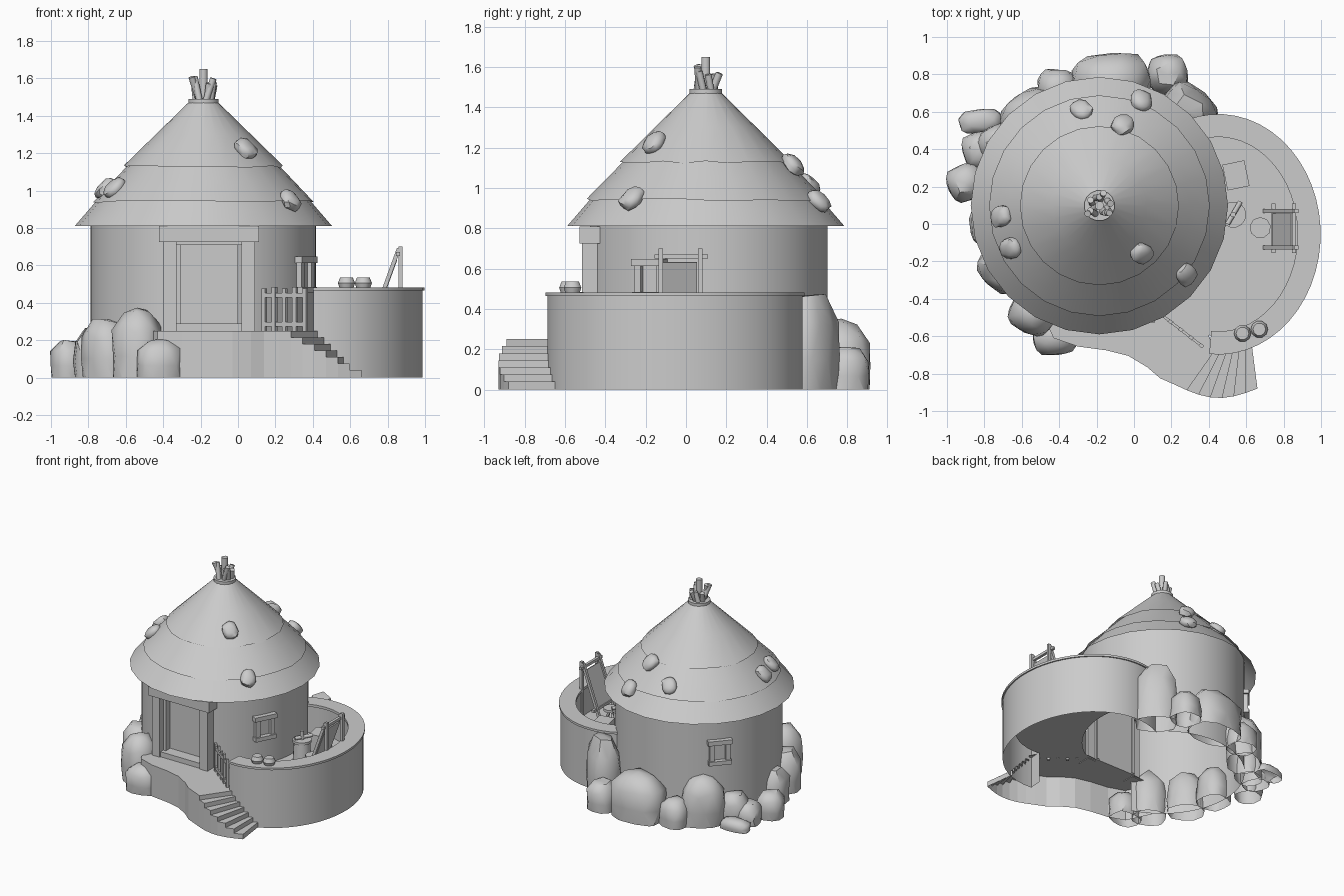
import bpy, bmesh, random
from math import sin, cos, pi, radians, atan2
from mathutils import Vector, Matrix

if "Cube" in bpy.data.objects:
    bpy.data.objects.remove(bpy.data.objects["Cube"])

random.seed(4)
HX, HY, HR = -0.185, 0.098, 0.603         # hut centre and wall radius
YX, YY = 0.45, -0.055                     # yard centre


def finish(name, bm, smooth=None):
    bmesh.ops.recalc_face_normals(bm, faces=bm.faces)
    me = bpy.data.meshes.new(name)
    bm.to_mesh(me)
    bm.free()
    ob = bpy.data.objects.new(name, me)
    bpy.context.collection.objects.link(ob)
    if smooth:
        bpy.ops.object.select_all(action='DESELECT')
        ob.select_set(True)
        bpy.context.view_layer.objects.active = ob
        bpy.ops.object.shade_smooth_by_angle(angle=radians(smooth))
    return ob


def strip(name, rows, smooth=35, closed=False):
    """Skin a list of equally long point rows."""
    bm = bmesh.new()
    vs = [[bm.verts.new(p) for p in r] for r in rows]
    n = len(rows[0])
    for a, b in zip(vs, vs[1:]):
        for i in range(n if closed else n - 1):
            j = (i + 1) % n
            bm.faces.new((a[i], a[j], b[j], b[i]))
    return finish(name, bm, smooth)


def slab(name, outline, z, sides=0, z0=0):
    """Flat top with side walls along the first outline edges."""
    bm = bmesh.new()
    top = [bm.verts.new((x, y, z)) for x, y in outline]
    low = [bm.verts.new((x, y, z0)) for x, y in outline[:sides + 1]] if sides else []
    bm.faces.new(top)
    for i in range(len(low) - 1):
        bm.faces.new((top[i], top[i + 1], low[i + 1], low[i]))
    return finish(name, bm)


def box(name, loc, size, az=0, tilt=0):
    bm = bmesh.new()
    m = (Matrix.Translation(loc) @ Matrix.Rotation(az, 4, 'Z') @ Matrix.Rotation(tilt, 4, 'Y')
         @ Matrix.Diagonal((*size, 1)))
    bmesh.ops.create_cube(bm, size=1, matrix=m)
    return finish(name, bm)


def rod(name, a, b, r, r2=None, n=8):
    a, b = Vector(a), Vector(b)
    d = b - a
    bm = bmesh.new()
    m = Matrix.Translation((a + b) / 2) @ d.to_track_quat('Z', 'Y').to_matrix().to_4x4()
    m = m @ Matrix.Rotation(pi / n, 4, 'Z')
    bmesh.ops.create_cone(bm, cap_ends=True, segments=n, radius1=r,
                          radius2=r if r2 is None else r2, depth=d.length, matrix=m)
    return finish(name, bm, 50)


def rock(name, matrix, jit, floor=None):
    bm = bmesh.new()
    bmesh.ops.create_icosphere(bm, subdivisions=2, radius=1)
    for v in bm.verts:
        # square the ball off a little, then roughen it
        k = (abs(v.co.x)**3.2 + abs(v.co.y)**3.2 + abs(v.co.z)**3.2)**(-1 / 3.2)
        v.co = matrix @ (v.co * k * (1 + random.uniform(-jit, jit * 0.4)))
    if floor is not None:                 # cut level with the ground, open below
        bmesh.ops.bisect_plane(bm, geom=bm.verts[:] + bm.edges[:] + bm.faces[:],
                               plane_co=(0, 0, floor), plane_no=(0, 0, 1), clear_inner=True)
    return finish(name, bm, 40)


def hut(deg, r, z):
    return (HX + r * cos(radians(deg)), HY + r * sin(radians(deg)), z)


def yard(deg, off, z):
    return (YX + (0.54 + off) * cos(radians(deg)), YY + (0.635 + off) * sin(radians(deg)), z)


# hut wall: gap for the door, ends at the floor on the yard side
span = [-72 + 324 * i / 54 for i in range(55)]
strip("hut_wall", [[hut(a, HR, z) for a in span] for z in (.25, .9)])
strip("hut_wall_base", [[hut(a, HR, z) for a in span if a > 40] for z in (0, .25)])

# three overlapping thatch layers
for name, r0, z0, r1, z1 in (("roof_lower", .688, .81, .55, .97),
                             ("roof_middle", .59, .942, .38, 1.16),
                             ("roof_top", .425, 1.128, .075, 1.475)):
    rows = [[], [], []]
    for i in range(24):
        w = random.uniform(-.007, .007) if r0 < .68 else 0
        for k, t in enumerate((0, .5, 1)):
            rows[k].append(hut(i * 15, r0 + (r1 - r0) * t, z0 + (z1 - z0) * t + w * (1 - t)))
    strip(name, rows, 40, True)

# tied sticks on the peak
rod("peak_ring", (HX, HY, 1.465), (HX, HY, 1.49), .082, n=16)
rod("peak_stick", (HX, HY, 1.47), (HX, HY, 1.65), .024)
for i in range(9):
    a = i * 40 + random.uniform(-15, 15)
    rod("peak_stick", hut(a, random.uniform(.02, .05), 1.47),
        hut(a + random.uniform(-40, 40), random.uniform(.045, .08), random.uniform(1.55, 1.61)), .018)

# stones holding the thatch down
for x, y in ((-.28, .61), (.04, .66), (-.06, .53), (-.71, .04), (-.66, -.13), (.04, -.16), (.28, -.27)):
    dx, dy = x - HX, y - HY
    r = (dx * dx + dy * dy)**.5
    z = 1.55 - r + (.015 if r < .5 else -.01)
    nrm = Vector((dx / r, dy / r, 1)).normalized()
    rock("roof_stone", Matrix.Translation((x, y, z)) @ nrm.to_track_quat('Z', 'Y').to_matrix().to_4x4()
         @ Matrix.Rotation(random.uniform(-.4, .4), 4, 'Z') @ Matrix.Diagonal((.056, .066, .036, 1)), .1)

# doorway: posts, lintel, inner frame, door
box("door_lintel", (-.155, -.465, .767), (.535, .125, .085))
box("door_sill", (-.155, -.46, .27), (.37, .09, .04))
box("door_head", (-.155, -.455, .722), (.37, .07, .025))
for x in (-.365, .055):
    box("door_post", (x, -.465, .49), (.07, .1, .49))
    box("door_inner_post", (x + (.045 if x < 0 else -.045), -.43, .49), (.025, .08, .46))
box("door_panel", (-.155, -.405, .49), (.36, .02, .48))

# windows
for deg in (-27, 139):
    a = radians(deg)
    for t in (-.06, .06):
        p = Vector(hut(deg, .605, .55)) + Vector((-sin(a), cos(a), 0)) * t
        box("window_post", p, (.045, .035, .16), a)
    box("window_head", hut(deg, .608, .629), (.06, .18, .035), a)
    box("window_sill", hut(deg, .608, .468), (.06, .17, .032), a)
    box("window_pane", hut(deg, .595, .55), (.015, .12, .15), a)

# yard wall with a capping ring
arc = [-95 + 210 * i / 30 for i in range(31)]
strip("yard_wall", [[yard(a, o, z) for a in arc] for o, z in
                    ((-.002, 0), (-.002, .465), (.008, .465), (.008, .482), (-.115, .482),
                     (-.115, .462), (-.105, .462), (-.105, .25))])
strip("yard_wall_end", [[yard(-95, o, z) for o in (-.105, -.002)] for z in (0, .48)])
floor = [yard(a, -.09, 0)[:2] for a in arc] + [hut(a, HR - .02, 0)[:2] for a in range(44, -73, -6)]
slab("yard_floor", floor, .25)

# porch and curved steps
porch = [(-.52, -.42), (-.43, -.61), (-.3, -.655), (-.15, -.675), (-.03, -.705), (.07, -.765),
         (.14, -.825), (.22, -.86), (.4, -.6), (.4, -.56), (.2, -.38), (0, -.4), (-.18, -.4), (-.36, -.4)]
slab("porch", porch, .25, 7)


def step_edge(t):
    inner = (.40, -.6) if t == 0 else yard(-95 + 25 * t, -.02, 0)[:2]
    return inner, (.22 + .44 * t, -.86 - .02 * t - .06 * sin(pi * t))


for i in range(7):
    (a, b), (c, d) = step_edge(i / 7), step_edge((i + 1) / 7)
    slab("step", [b, d, c, a], .25 - .035 * i, 1)
    slab("step_riser", [d, c, c, d][:2] + [((c[0] + d[0]) / 2, (c[1] + d[1]) / 2 + .001)],
         .25 - .035 * i, 1, max(0, .21 - .035 * i))

# gate fence between porch and yard
f0, f1 = Vector((.14, -.48, 0)), Vector((.36, -.65, 0))
faz = atan2(-.17, .22)
for i in range(5):
    p = f0.lerp(f1, i / 4)
    box("fence_picket", (p.x, p.y, .36), (.024, .018, .23 + .02 * (i % 2)), faz)
for z in (.285, .44):
    box("fence_rail", (.25, -.565, z), (.29, .014, .024), faz)

# drying rack
for y in (-.125, .07):
    rod("rack_post", (.87, y, .25), (.87, y, .70), .015, n=4)
    rod("rack_leg", (.70, y, .25), (.86, y, .69), .015, n=4)
for z, x in ((.66, .855), (.35, .745)):
    rod("rack_bar", (x, -.155, z), (x, .11, z), .015, n=4)
box("rack_hide", (.795, -.03, .49), (.012, .17, .3), 0, atan2(.16, .44))

# churn barrel, stool, crate, pots
rod("barrel", (.53, .05, .25), (.53, .05, .39), .068, .06, 14)
rod("barrel_lid", (.53, .05, .39), (.53, .05, .41), .07, n=14)
rod("churn_handle", (.53, .05, .40), (.53, .05, .475), .015)
rod("churn_bar", (.50, .00, .425), (.57, .12, .425), .014)
rod("stool_seat", (.675, -.02, .33), (.675, -.02, .35), .057, n=9)
for a in range(3):
    rod("stool_leg", (.675 + .045 * cos(a * 2.1), -.02 + .045 * sin(a * 2.1), .25), (.675, -.02, .34), .01)
box("crate", (.545, .26, .32), (.12, .14, .14), .2)
for x, y in ((.58, -.585), (.67, -.563)):
    rod("pot_base", (x, y, .482), (x, y, .505), .038, .046, 10)
    rod("pot_top", (x, y, .505), (x, y, .535), .046, .034, 10)

# boulders round the foot: x, y, half length, half depth, height, turn
for x, y, a, b, h, t in ((-.42, -.60, .125, .10, .20, .1), (-.54, -.47, .13, .12, .36, -.4),
                         (-.70, -.24, .14, .12, .31, -.8), (-.76, .0, .12, .12, .27, .1),
                         (-.90, .22, .10, .10, .20, .4), (-.83, .39, .09, .10, .16, .3),
                         (-.82, .55, .12, .065, .08, .1), (-.73, .43, .11, .10, .22, .5),
                         (-.56, .58, .16, .13, .36, .7), (-.41, .73, .11, .10, .20, -.1),
                         (-.12, .77, .21, .15, .34, 0), (.18, .80, .11, .11, .21, .2),
                         (.30, .61, .16, .12, .47, -.7)):
    m = (Matrix.Translation((x, y, h * .32)) @ Matrix.Rotation(t, 4, 'Z')
         @ Matrix.Diagonal((a, b, h * .71, 1)))
    rock("boulder", m, .07, 0)
